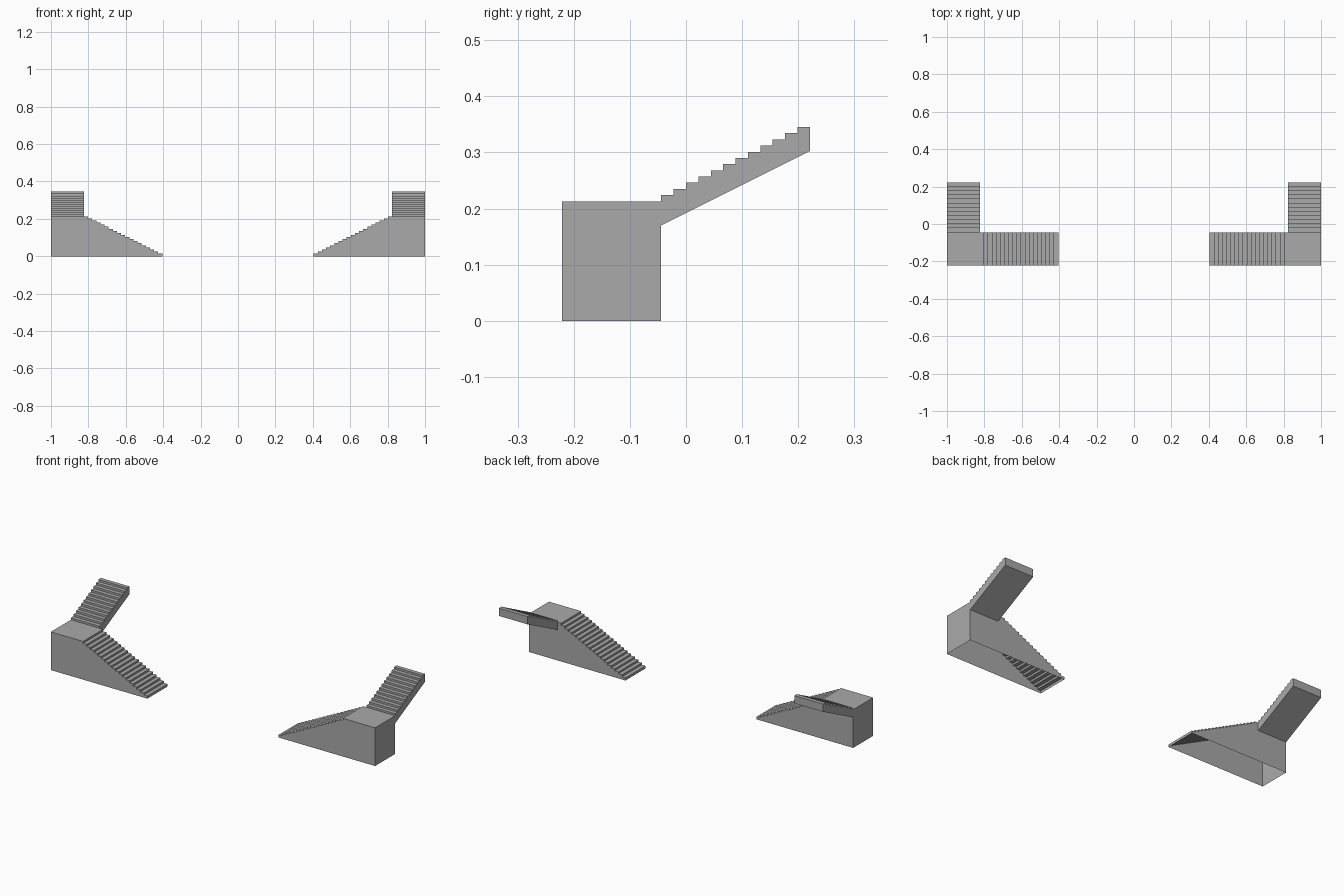
import bpy
import bmesh
from mathutils import Vector

cube = bpy.data.objects.get("Cube")
if cube:
    bpy.data.objects.remove(cube, do_unlink=True)

TREAD = 0.02206
RISE = TREAD / 2
WIDTH = 8 * TREAD
LANDING = 0.213
FRONT, BACK = -10 * TREAD, -2 * TREAD
INNER = 1 - WIDTH

stone = bpy.data.materials.new("grey stone")
stone.use_nodes = True
grey = (0.4, 0.4, 0.4, 1)
stone.diffuse_color = grey
stone.node_tree.nodes["Principled BSDF"].inputs["Base Color"].default_value = grey


def steps(start, first_top, count, base):
    """Outline of a rising flight: a riser and a tread for each step."""
    points = [(start, base)]
    for i in range(count):
        top = first_top + i * RISE
        points += [(start + i * TREAD, top), (start + (i + 1) * TREAD, top)]
    return points


def extrude_outline(name, points, place, sweep, skip_edges=()):
    """Sweep a closed outline sideways, leaving the chosen edges open."""
    bm = bmesh.new()
    near = [bm.verts.new(place(a, z)) for a, z in points]
    far = [bm.verts.new(v.co + Vector(sweep)) for v in near]
    n = len(points)
    bm.faces.new(near)
    bm.faces.new(far[::-1])
    for i in range(n):
        if i not in skip_edges:
            j = (i + 1) % n
            bm.faces.new((near[j], near[i], far[i], far[j]))
    bmesh.ops.recalc_face_normals(bm, faces=bm.faces)
    mesh = bpy.data.meshes.new(name)
    bm.to_mesh(mesh)
    bm.free()
    mesh.materials.append(stone)
    obj = bpy.data.objects.new(name, mesh)
    bpy.context.collection.objects.link(obj)
    # Matching staircase on the other side
    obj.modifiers.new("mirror", 'MIRROR')
    return obj


# Lower flight and landing: one hollow shell, open underneath
count = 19
lower = steps(INNER - count * TREAD, LANDING - (count - 1) * RISE, count, 0)
lower[-1] = (1, LANDING)
lower.append((1, 0))
extrude_outline("lower_flight_and_landing", lower,
                lambda a, z: (a, FRONT, z), (0, WIDTH, 0),
                skip_edges=(len(lower) - 1,))

# Upper flight: closed, with a sloping underside
count = 12
under = LANDING - 4 * RISE + 0.001
upper = steps(BACK, LANDING + RISE, count, under)
upper.append((BACK + count * TREAD, under + count * RISE))
extrude_outline("upper_flight", upper,
                lambda a, z: (INNER, a, z), (WIDTH, 0, 0))
